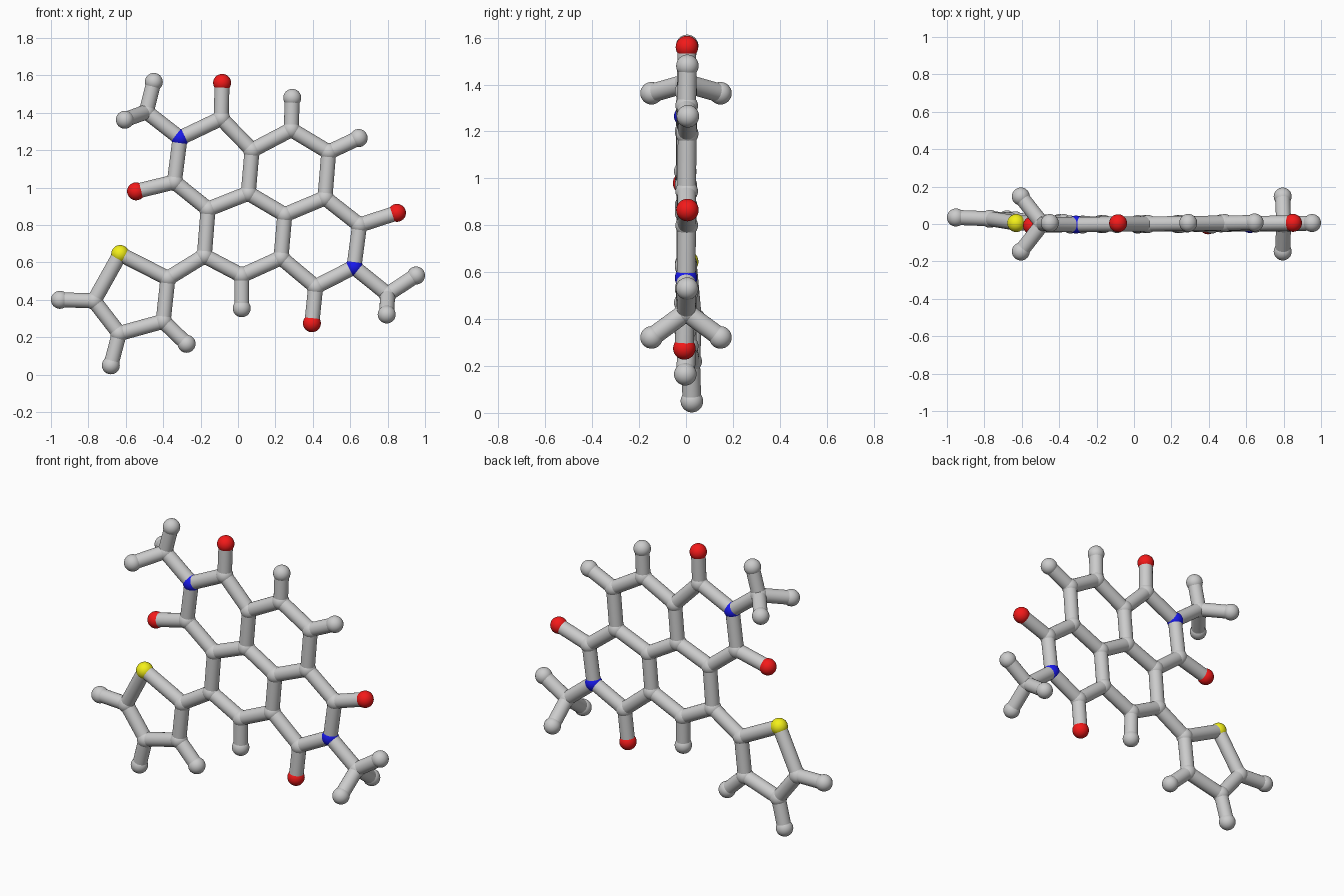
import bpy
from mathutils import Vector

if "Cube" in bpy.data.objects:
    bpy.data.objects.remove(bpy.data.objects["Cube"])

ATOM_R, BOND_R = 0.048, 0.040


def material(name, color):
    m = bpy.data.materials.new(name)
    m.diffuse_color = color
    m.use_nodes = True
    m.node_tree.nodes["Principled BSDF"].inputs["Base Color"].default_value = m.diffuse_color
    return m


MATS = {
    "oxygen": material("red", (0.9, 0.01, 0.01, 1)),
    "nitrogen": material("blue", (0.01, 0.01, 0.85, 1)),
    "sulfur": material("yellow", (0.9, 0.87, 0.01, 1)),
}
KINDS = {"O": "oxygen", "N": "nitrogen", "S": "sulfur", "C": "carbon", "H": "hydrogen"}

# Atom centres: first letter of the key is the element
ATOMS = {
    # fused four-ring core
    "N1": (-0.31, -0.003, 1.265), "C2": (-0.09, 0, 1.37), "C3": (0.075, 0, 1.20),
    "C4": (0.285, 0.003, 1.31), "C5": (0.485, 0.005, 1.19), "C6": (0.465, 0.003, 0.945),
    "C7": (0.25, 0, 0.855), "C8": (0.055, 0, 0.97), "C9": (-0.16, 0, 0.885),
    "C10": (-0.34, -0.003, 1.03), "C11": (-0.18, 0, 0.635), "C12": (0.02, 0, 0.53),
    "C13": (0.23, 0, 0.625), "C14": (0.415, -0.003, 0.47), "N15": (0.62, 0, 0.575),
    "C16": (0.65, 0.003, 0.80),
    # atoms around the core
    "O2": (-0.085, 0.004, 1.56), "O10": (-0.545, -0.008, 0.98),
    "O14": (0.395, -0.007, 0.275), "O16": (0.85, 0.006, 0.865),
    "H4": (0.29, 0.006, 1.48), "H5": (0.645, 0.008, 1.265), "H12": (0.02, -0.003, 0.355),
    # five-sided side ring
    "C17": (-0.375, 0.005, 0.515), "S18": (-0.63, 0.005, 0.645), "C19": (-0.77, 0.028, 0.395),
    "C20": (-0.635, 0.02, 0.22), "C21": (-0.40, 0.005, 0.285),
    "H19": (-0.952, 0.035, 0.40), "H20": (-0.68, 0.025, 0.05), "H21": (-0.275, -0.003, 0.165),
    # two methyl ends
    "C22": (-0.49, 0, 1.405), "H22": (-0.45, 0.005, 1.565),
    "C23": (0.80, 0, 0.43), "H23": (0.952, 0.005, 0.53),
}
for s, tag in ((-1, "a"), (1, "b")):
    ATOMS["H22" + tag] = (-0.605, s * 0.147, 1.363)
    ATOMS["H23" + tag] = (0.795, s * 0.147, 0.322)

# Chains of bonded atoms
CHAINS = [
    "N1 C2 C3 C4 C5 C6 C16 N15 C14 C13 C12 C11 C9 C10 N1",
    "C3 C8 C9", "C6 C7 C13", "C7 C8",
    "C2 O2", "C10 O10", "C14 O14", "C16 O16", "C4 H4", "C5 H5", "C12 H12",
    "C11 C17 S18 C19 C20 C21 C17", "C19 H19", "C20 H20", "C21 H21",
    "N1 C22 H22", "H22a C22 H22b", "N15 C23 H23", "H23a C23 H23b",
]


def smooth(ob):
    bpy.ops.object.shade_smooth_by_angle()


# Atoms
for key, pos in ATOMS.items():
    kind = KINDS[key[0]]
    bpy.ops.mesh.primitive_uv_sphere_add(segments=32, ring_count=16, radius=ATOM_R, location=pos)
    ob = bpy.context.object
    ob.name = f"{kind}_atom_{key[1:]}"
    if kind in MATS:
        ob.data.materials.append(MATS[kind])
    smooth(ob)

# Bonds
for chain in CHAINS:
    keys = chain.split()
    for a, b in zip(keys, keys[1:]):
        p, q = Vector(ATOMS[a]), Vector(ATOMS[b])
        bpy.ops.mesh.primitive_cylinder_add(vertices=32, radius=BOND_R, depth=(q - p).length,
                                            location=(p + q) / 2)
        ob = bpy.context.object
        ob.name = f"bond_{a}_{b}"
        ob.rotation_euler = (q - p).to_track_quat("Z", "Y").to_euler()
        smooth(ob)
